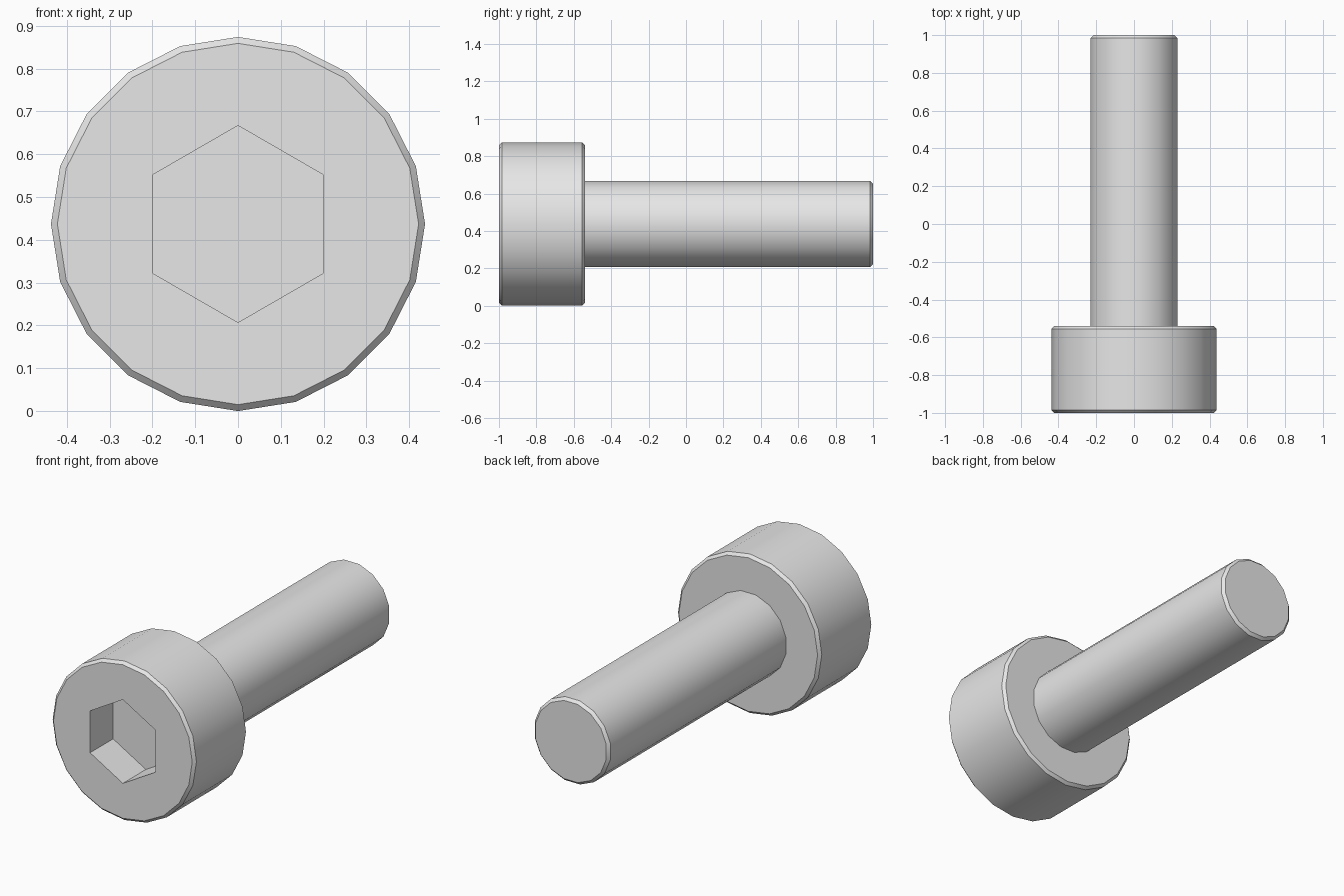
import bpy, bmesh
from math import sin, cos, tau, radians

default_cube = bpy.data.objects.get("Cube")
if default_cube:
    bpy.data.objects.remove(default_cube, do_unlink=True)

HEAD_R, SHAFT_R, HEX_R = 0.437, 0.234, 0.23
HEAD_BACK, SOCKET_FLOOR = -0.54, -0.8
CHAMFER = 0.015
AXIS_Z = HEAD_R

steel = bpy.data.materials.new("grey_steel")
steel.use_nodes = True
steel.diffuse_color = (0.8, 0.8, 0.8, 1)
steel.node_tree.nodes["Principled BSDF"].inputs["Base Color"].default_value = (0.8, 0.8, 0.8, 1)


def ring(bm, sides, radius, y, shift=0.0):
    """Polygon of vertices around the screw axis; shift is in fractions of a side."""
    angles = [tau * (i + shift) / sides for i in range(sides)]
    return [bm.verts.new((radius * sin(a), y, AXIS_Z + radius * cos(a))) for a in angles]


def skin(bm, rings):
    """Join successive rings with quads."""
    for a, b in zip(rings, rings[1:]):
        for i in range(len(a)):
            j = (i + 1) % len(a)
            bm.faces.new((a[i], a[j], b[j], b[i]))


def loop_edges(bm, loop):
    return [bm.edges.get((loop[i - 1], loop[i])) for i in range(len(loop))]


def finish(bm, name):
    bmesh.ops.recalc_face_normals(bm, faces=bm.faces[:])
    mesh = bpy.data.meshes.new(name)
    bm.to_mesh(mesh)
    bm.free()
    mesh.materials.append(steel)
    obj = bpy.data.objects.new(name, mesh)
    bpy.context.collection.objects.link(obj)
    bpy.ops.object.select_all(action="DESELECT")
    obj.select_set(True)
    bpy.context.view_layer.objects.active = obj
    bpy.ops.object.shade_smooth_by_angle(angle=radians(30))


# Head: chamfered cylinder with a hexagonal socket in its front
bm = bmesh.new()
head = [ring(bm, 20, r, y) for r, y in (
    (HEAD_R - CHAMFER, -1), (HEAD_R, -1 + CHAMFER),
    (HEAD_R, HEAD_BACK - CHAMFER), (HEAD_R - CHAMFER, HEAD_BACK))]
skin(bm, head)
bm.faces.new(head[-1])
socket = [ring(bm, 6, HEX_R, y) for y in (-1, SOCKET_FLOOR)]
skin(bm, socket)
bm.faces.new(socket[-1])
bmesh.ops.triangle_fill(bm, use_beauty=True, normal=(0, -1, 0),
                        edges=loop_edges(bm, head[0]) + loop_edges(bm, socket[0]))
front = [f for f in bm.faces if all(abs(v.co.y + 1) < 1e-5 for v in f.verts)]
bmesh.ops.join_triangles(bm, faces=front, angle_face_threshold=0.1, angle_shape_threshold=3.1)
finish(bm, "screw_head")

# Shaft: plain rod set into the head, chamfered at its free end
bm = bmesh.new()
shaft = [ring(bm, 16, r, y, 0.5) for r, y in (
    (SHAFT_R, HEAD_BACK - 0.05), (SHAFT_R, 1 - CHAMFER), (SHAFT_R - CHAMFER, 1))]
skin(bm, shaft)
bm.faces.new(shaft[0])
bm.faces.new(shaft[-1])
finish(bm, "screw_shaft")
